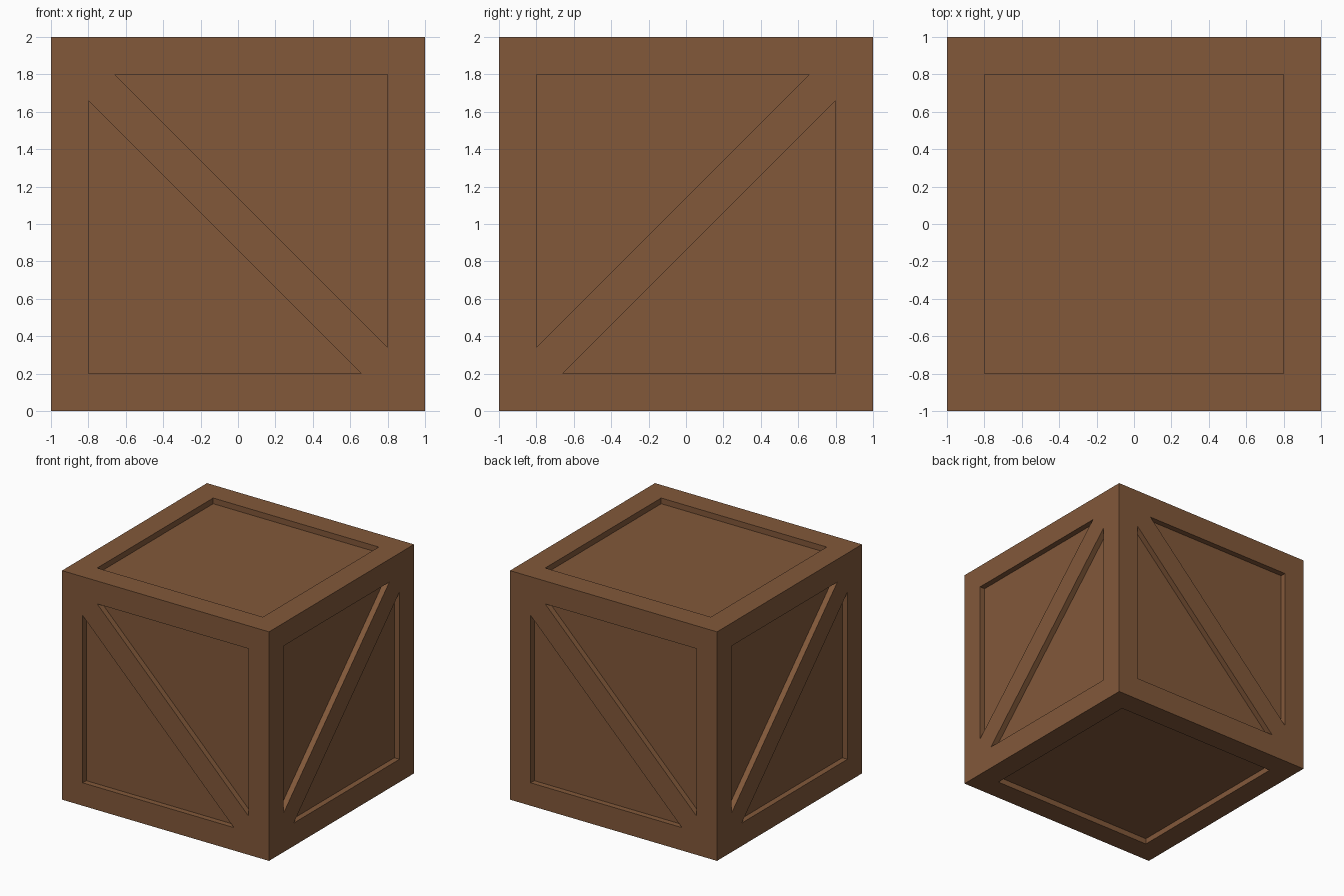
import bpy, bmesh, math
from mathutils import Vector

if "Cube" in bpy.data.objects:
    bpy.data.objects.remove(bpy.data.objects["Cube"])

HALF, INNER, GAP, DEPTH = 1.0, 0.8, 0.66, 0.05
CENTRE = Vector((0, 0, 1))

wood = bpy.data.materials.new("brown_wood")
wood.diffuse_color = (0.223, 0.098, 0.042, 1)
wood.use_nodes = True
wood.node_tree.nodes["Principled BSDF"].inputs["Base Color"].default_value = wood.diffuse_color


def make_object(name, bm):
    bmesh.ops.recalc_face_normals(bm, faces=bm.faces[:])
    mesh = bpy.data.meshes.new(name)
    bm.to_mesh(mesh)
    bm.free()
    mesh.materials.append(wood)
    obj = bpy.data.objects.new(name, mesh)
    bpy.context.collection.objects.link(obj)
    return obj


def add_prism(bm, points, u, v, w):
    """Pocket cutter: outline in the u, v plane, running along the outward normal w."""
    rings = [[bm.verts.new(CENTRE + u * a + v * b + w * d) for a, b in points]
             for d in (HALF - DEPTH, HALF + 0.1)]
    bm.faces.new(rings[0])
    bm.faces.new(rings[1])
    n = len(points)
    for i in range(n):
        j = (i + 1) % n
        bm.faces.new((rings[0][i], rings[0][j], rings[1][j], rings[1][i]))


# Solid crate block
bm = bmesh.new()
bmesh.ops.create_cube(bm, size=2 * HALF)
bmesh.ops.translate(bm, verts=bm.verts[:], vec=CENTRE)
crate = make_object("crate", bm)

# Pockets: two triangles on each side leave the diagonal brace, one square on top and bottom
bm = bmesh.new()
up = Vector((0, 0, 1))
triangle = [(-GAP, INNER), (INNER, INNER), (INNER, -GAP)]
for k in range(4):
    a = k * math.pi / 2
    u = Vector((round(math.cos(a)), round(math.sin(a)), 0))
    w = Vector((u.y, -u.x, 0))
    flip = 1 if k % 2 == 0 else -1          # brace direction alternates
    for s in (1, -1):
        add_prism(bm, [(x * s * flip, z * s) for x, z in triangle], u, up, w)
square = [(-INNER, -INNER), (INNER, -INNER), (INNER, INNER), (-INNER, INNER)]
for s in (1, -1):
    add_prism(bm, square, Vector((1, 0, 0)), Vector((0, 1, 0)), up * s)
cutter = make_object("pocket_cutter", bm)
cutter.hide_render = True

# Cut the pockets and keep the finished mesh
mod = crate.modifiers.new("pockets", 'BOOLEAN')
mod.operation = 'DIFFERENCE'
mod.solver = 'EXACT'
mod.object = cutter
bpy.context.view_layer.update()
result = bpy.data.meshes.new_from_object(
    crate.evaluated_get(bpy.context.evaluated_depsgraph_get()))
crate.modifiers.clear()
crate.data = result
result.materials.clear()
result.materials.append(wood)
for p in result.polygons:
    p.material_index = 0
bpy.data.objects.remove(cutter)
